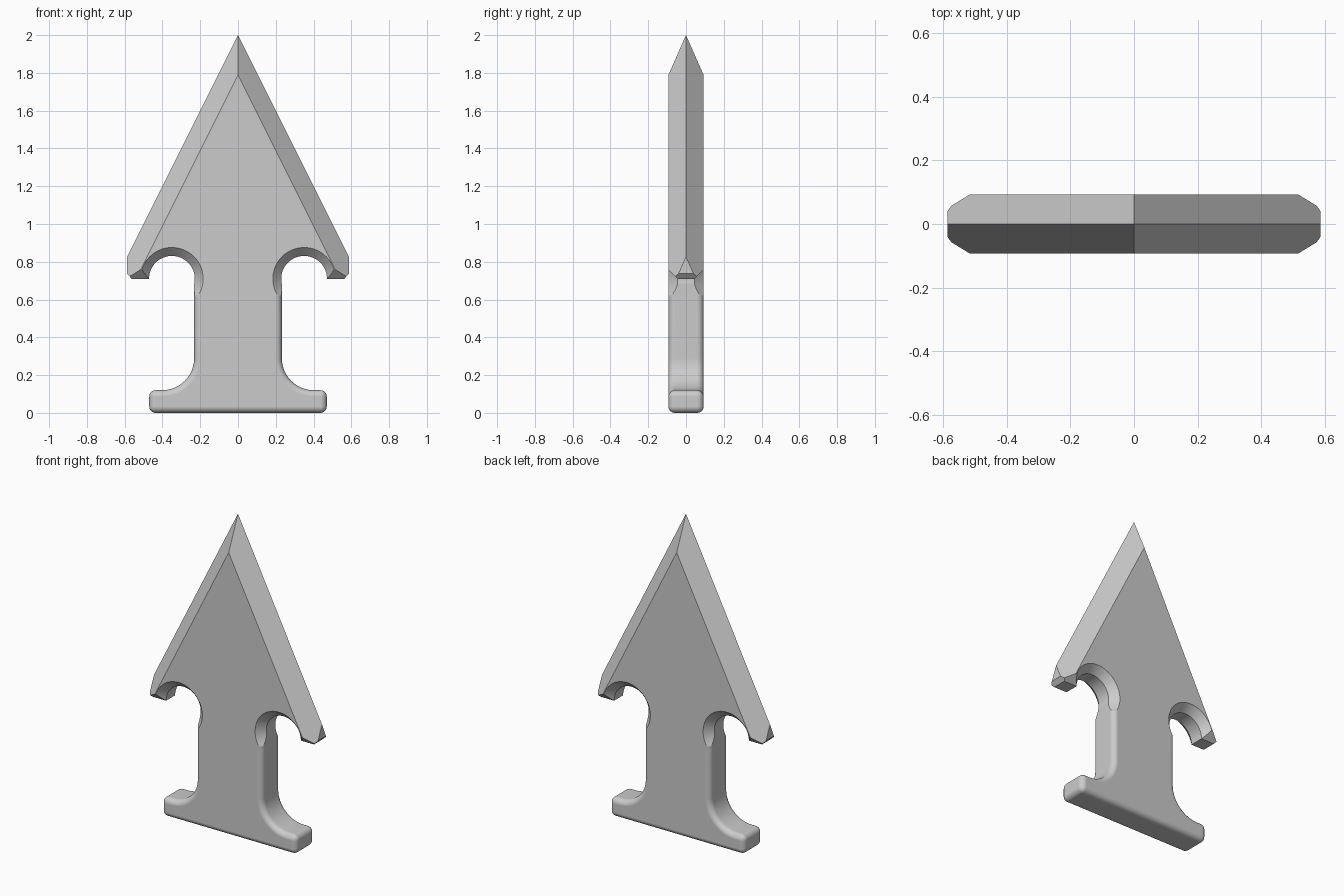
import bpy, bmesh, math
from mathutils import Vector

if "Cube" in bpy.data.objects:
    bpy.data.objects.remove(bpy.data.objects["Cube"])

T = 0.093     # half thickness
FLAT = 0.045  # half width of the flat band between edge chamfers


def make_object(name, bm):
    bmesh.ops.recalc_face_normals(bm, faces=bm.faces[:])
    me = bpy.data.meshes.new(name)
    bm.to_mesh(me)
    bm.free()
    ob = bpy.data.objects.new(name, me)
    bpy.context.collection.objects.link(ob)
    return ob


def slice_off(bm, point, normal):
    cut = bmesh.ops.bisect_plane(bm, geom=bm.verts[:] + bm.edges[:] + bm.faces[:],
                                 plane_co=Vector(point), plane_no=Vector(normal).normalized(),
                                 clear_outer=True)
    edges = [e for e in cut["geom_cut"] if isinstance(e, bmesh.types.BMEdge)]
    if edges:
        bmesh.ops.holes_fill(bm, edges=edges, sides=0)


def add_modifier(ob, kind, **settings):
    m = ob.modifiers.new(kind.title(), kind)
    for key, value in settings.items():
        setattr(m, key, value)
    return m


# Arrowhead: a slab with sharpened edges and chamfered barbs
bm = bmesh.new()
bmesh.ops.create_cube(bm, size=1)
for v in bm.verts:
    v.co = Vector((v.co.x * 1.174, v.co.y * 2 * T, 1.41 + v.co.z * 1.4))
for sx in (-1, 1):
    for sy in (-1, 1):
        slice_off(bm, (0, 0, 2), (2 * sx, 0.21 / T * sy, 1))
    slice_off(bm, (0.587 * sx, 0, 0.737), (0.027 * sx, 0, -0.024))
for sy in (-1, 1):
    slice_off(bm, (0, FLAT * sy, 0.71), (0, sy, -1))
arrow = make_object("arrow", bm)

# Shaft and foot: one mirrored profile with concave fillets, edges rounded
half = [(0.47, 0), (0.47, 0.12)]
for i in range(17):
    a = math.pi / 2 * i / 16
    half.append((0.402 - 0.17 * math.sin(a), 0.29 - 0.17 * math.cos(a)))
half.append((0.232, 0.92))
outline = half + [(-x, z) for x, z in reversed(half)]
bm = bmesh.new()
face = bm.faces.new([bm.verts.new((x, -T, z)) for x, z in outline])
ext = bmesh.ops.extrude_face_region(bm, geom=[face])
bmesh.ops.translate(bm, vec=(0, 2 * T, 0),
                    verts=[v for v in ext["geom"] if isinstance(v, bmesh.types.BMVert)])
shaft = make_object("shaft_and_foot", bm)
add_modifier(shaft, "BEVEL", width=0.034, segments=6, limit_method="ANGLE",
             angle_limit=math.radians(40))

# Notch cutters: drums flaring towards both faces
bm = bmesh.new()
N = 64
for sx in (-1, 1):
    rings = []
    for y in (-0.13, -FLAT, FLAT, 0.13):
        r = 0.121 + max(0, abs(y) - FLAT) * 0.93
        rings.append([bm.verts.new((0.35 * sx + r * math.cos(2 * math.pi * i / N), y,
                                    0.71 + r * math.sin(2 * math.pi * i / N)))
                      for i in range(N)])
    for a, b in zip(rings, rings[1:]):
        for i in range(N):
            j = (i + 1) % N
            bm.faces.new((a[i], a[j], b[j], b[i]))
    bm.faces.new(rings[0])
    bm.faces.new(rings[-1])
cutter = make_object("notch_cutter", bm)

# Join head and shaft, then carve the notches
add_modifier(arrow, "BOOLEAN", object=shaft, operation="UNION", solver="EXACT")
add_modifier(arrow, "BOOLEAN", object=cutter, operation="DIFFERENCE", solver="EXACT")
bpy.context.view_layer.update()
result = bpy.data.meshes.new_from_object(
    arrow.evaluated_get(bpy.context.evaluated_depsgraph_get()))
arrow.modifiers.clear()
arrow.data = result
for helper in (shaft, cutter):
    bpy.data.objects.remove(helper)

# Smooth curved parts, keep the blade facets crisp
bpy.ops.object.select_all(action="DESELECT")
arrow.select_set(True)
bpy.context.view_layer.objects.active = arrow
bpy.ops.object.shade_smooth_by_angle(angle=math.radians(22))
add_modifier(arrow, "WEIGHTED_NORMAL", keep_sharp=True)
